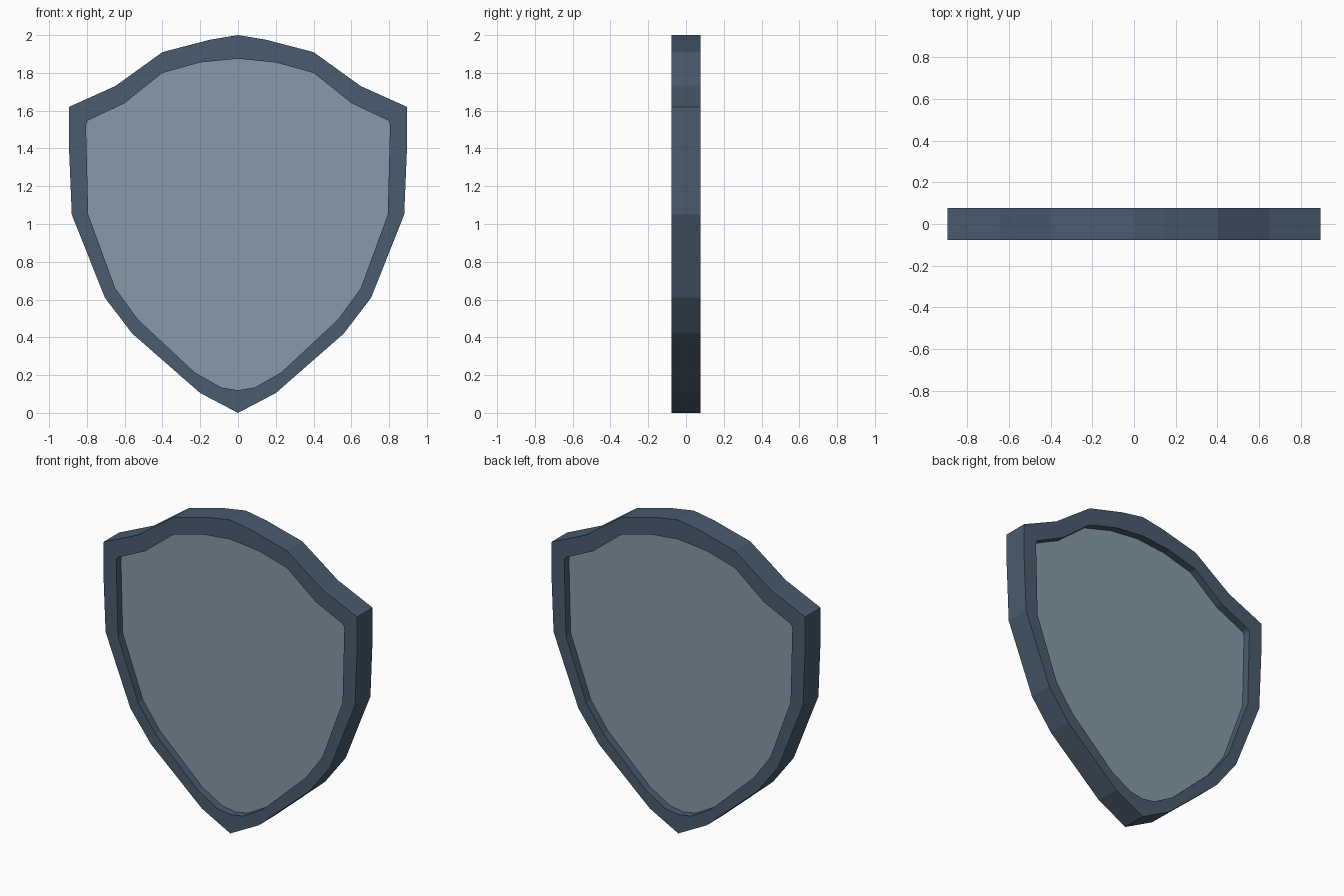
import bpy
import math
from mathutils import Matrix

if "Cube" in bpy.data.objects:
    bpy.data.objects.remove(bpy.data.objects["Cube"])

# Right half outlines, top centre to bottom centre (x, z)
OUTER = [(0, 2.0), (0.15, 1.975), (0.40, 1.91), (0.65, 1.73), (0.895, 1.62), (0.895, 1.41),
         (0.88, 1.05), (0.705, 0.61), (0.56, 0.42), (0.20, 0.105), (0, 0.0)]
INNER = [(0, 1.875), (0.20, 1.855), (0.40, 1.80), (0.60, 1.64), (0.79, 1.55), (0.80, 1.54),
         (0.805, 1.52), (0.793, 1.05), (0.65, 0.66), (0.53, 0.495), (0.23, 0.215),
         (0.09, 0.135), (0, 0.12)]


def material(name, rgb):
    mat = bpy.data.materials.new(name)
    mat.diffuse_color = (*rgb, 1.0)
    mat.use_nodes = True
    mat.node_tree.nodes["Principled BSDF"].inputs["Base Color"].default_value = mat.diffuse_color
    return mat


def mirrored(half):
    return half + [(-x, z) for x, z in reversed(half[1:-1])]


def plate(name, outlines, half_depth, mat):
    """Fill the outlines (inner ones become holes), extrude, and stand upright."""
    curve = bpy.data.curves.new(name + "_profile", 'CURVE')
    curve.dimensions = '2D'
    curve.fill_mode = 'BOTH'
    curve.extrude = half_depth
    for half in outlines:
        points = mirrored(half)
        spline = curve.splines.new('POLY')
        spline.points.add(len(points) - 1)
        for p, (x, z) in zip(spline.points, points):
            p.co = (x, z, 0, 1)
        spline.use_cyclic_u = True
    helper = bpy.data.objects.new(name + "_profile", curve)
    bpy.context.collection.objects.link(helper)
    bpy.context.view_layer.update()
    deps = bpy.context.evaluated_depsgraph_get()
    mesh = bpy.data.meshes.new_from_object(helper.evaluated_get(deps))
    bpy.data.objects.remove(helper)
    mesh.transform(Matrix.Rotation(math.radians(90), 4, 'X'))
    mesh.materials.clear()
    mesh.materials.append(mat)
    for poly in mesh.polygons:
        poly.use_smooth = False
        poly.material_index = 0
    obj = bpy.data.objects.new(name, mesh)
    bpy.context.collection.objects.link(obj)
    return obj


# Thick dark rim and thinner light panel recessed on both sides
plate("shield_rim", [OUTER, INNER], 0.078, material("dark slate", (0.067, 0.107, 0.156)))
plate("shield_panel", [INNER], 0.03, material("light slate", (0.238, 0.323, 0.392)))
